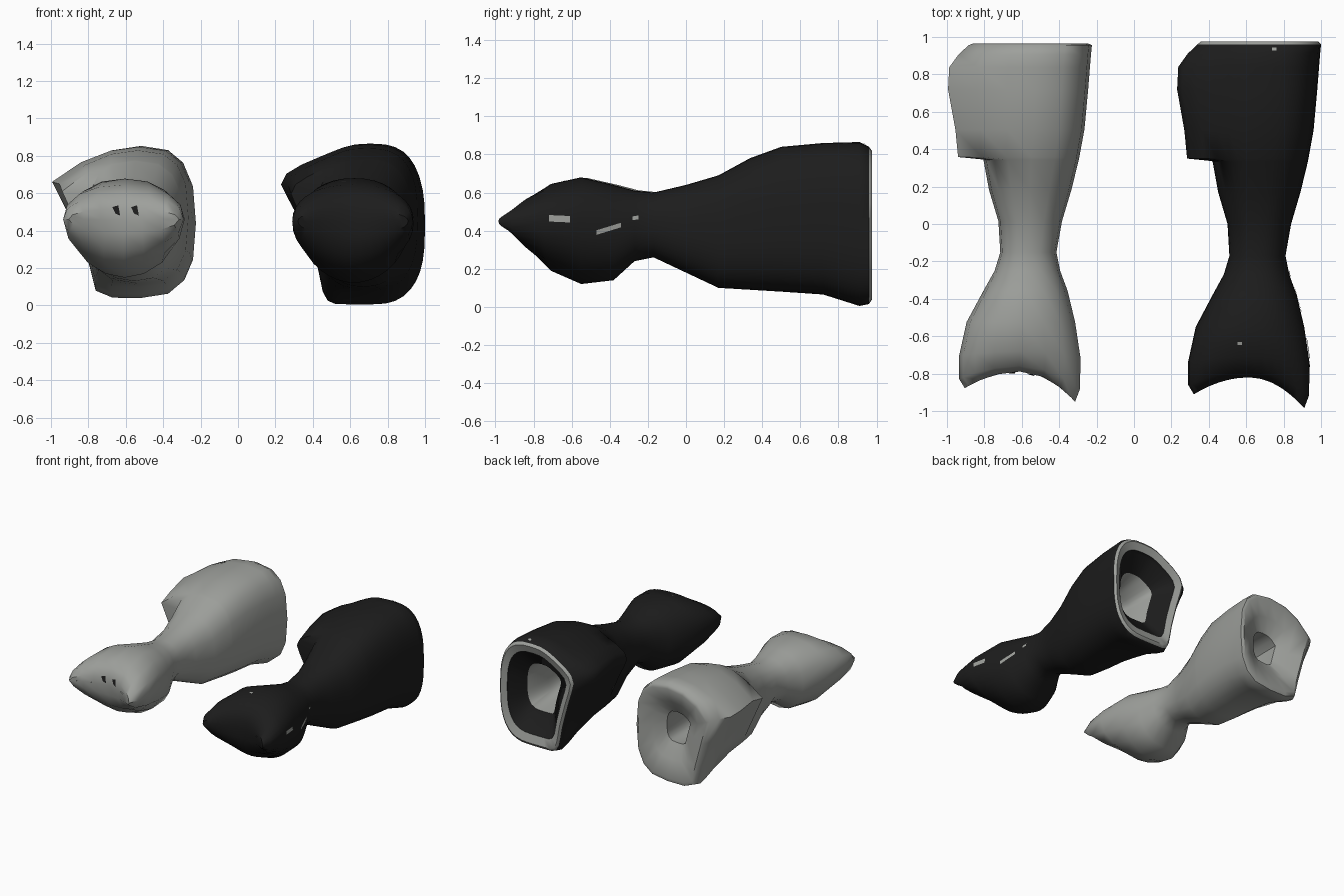
import bpy, bmesh, math
from mathutils import Vector
from mathutils.bvhtree import BVHTree

if "Cube" in bpy.data.objects:
    bpy.data.objects.remove(bpy.data.objects["Cube"])


def material(name, rgb):
    m = bpy.data.materials.new(name)
    m.diffuse_color = (*rgb, 1)
    m.use_nodes = True
    m.node_tree.nodes["Principled BSDF"].inputs["Base Color"].default_value = m.diffuse_color
    return m


GREY = material("warm grey", (0.34, 0.35, 0.33))
BLACK = material("soft black", (0.012, 0.012, 0.012))

# Main outline from front to back: y, left, right, bottom, top
OUTLINE = [
    (-0.82, 0.32, 0.91, 0.37, 0.51),
    (-0.79, 0.29, 0.935, 0.27, 0.59),
    (-0.71, 0.29, 0.94, 0.19, 0.645),
    (-0.55, 0.33, 0.91, 0.12, 0.68),
    (-0.38, 0.42, 0.87, 0.14, 0.64),
    (-0.27, 0.48, 0.83, 0.24, 0.61),
    (-0.17, 0.51, 0.81, 0.26, 0.60),
    (0.00, 0.50, 0.84, 0.18, 0.64),
    (0.17, 0.45, 0.89, 0.10, 0.69),
    (0.335, 0.42, 0.93, 0.09, 0.78),
    (0.50, 0.42, 0.96, 0.08, 0.84),
    (0.72, 0.41, 0.98, 0.065, 0.86),
    (0.91, 0.42, 0.995, 0.005, 0.865),
    (0.96, 0.44, 1.00, 0.015, 0.84),
]


def clamp(v):
    return max(0.0, min(1.0, v))


def spow(v, p):
    return math.copysign(abs(v) ** p, v)


def outline_at(y):
    for a, b in zip(OUTLINE, OUTLINE[1:]):
        if a[0] <= y <= b[0]:
            t = (y - a[0]) / (b[0] - a[0])
            return [p + (q - p) * t for p, q in zip(a[1:], b[1:])]


def section(y, n, flat=False):
    """One ring: rounded box, swept-back front fins, bump along one side."""
    x0, x1, z0, z1 = outline_at(y)
    if flat:
        z0 = z1 = 0.45
    p = 0.9 - 0.18 * clamp((y + 0.1) / 0.5)
    head = clamp((-0.4 - y) / 0.2)
    zc = (z0 + z1) / 2 * (1 - head) + 0.45 * head      # widest height
    fin = 0.165 * clamp((-0.65 - y) / 0.17) ** 1.3
    corner = clamp((y - 0.4) / 0.45)                   # square lower corner
    bump = 0.0
    if y > 0.34:
        bump = 0.15 + 0.045 * clamp((y - 0.4) / 0.3) - 0.08 * clamp((y - 0.84) / 0.12)
    pts = []
    for i in range(n):
        a = 2 * math.pi * i / n
        c, s = math.cos(a), math.sin(a)
        u = spow(c, p + 0.25 * head * (s < -0.01))
        v = spow(s, p)
        x = (x0 + x1) / 2 + u * (x1 - x0) / 2
        x -= bump * math.exp(-((a - 2.74) / 0.43) ** 2)
        z = zc + v * ((z1 - zc) if v > 0 else (zc - z0))
        k = corner * math.exp(-((a - 3.98) / 0.36) ** 2)
        sweep = fin * u * u * (1.0 if u > 0 else 0.55)
        pts.append(Vector((x - 0.02 * k, y - sweep, max(z - 0.055 * k, z0))))
    return pts


def body(name, n, place, outside, cavity):
    """Loft the outer skin, then turn in at the back through the cavity rings."""
    ys = sorted([s[0] for s in OUTLINE] + [0.35, 0.84])
    rings = [(section(ys[0], n, True), outside)]
    rings += [(section(y, n), outside) for y in ys]
    rim, centre = rings[-1][0], Vector((0.70, 0, 0.45))
    for scale, y, slot in cavity:
        ring = []
        for q in rim:
            r = centre + (q - centre) * scale
            r.y = y
            ring.append(r)
        rings.append((ring, slot))
    bm = bmesh.new()
    loops = [([bm.verts.new(place(q)) for q in ring], slot) for ring, slot in rings]
    for (a, _), (b, slot) in zip(loops, loops[1:]):
        for i in range(n):
            j = (i + 1) % n
            bm.faces.new((a[i], a[j], b[j], b[i])).material_index = slot
    bm.faces.new(loops[-1][0]).material_index = loops[-1][1]
    # weld the front edge where upper and lower halves meet
    bmesh.ops.remove_doubles(bm, verts=bm.verts, dist=0.0005)
    bmesh.ops.recalc_face_normals(bm, faces=bm.faces)
    me = bpy.data.meshes.new(name)
    bm.to_mesh(me)
    tree = BVHTree.FromBMesh(bm)
    bm.free()
    me.materials.append(GREY)
    me.materials.append(BLACK)
    me.polygons.foreach_set("use_smooth", [True] * len(me.polygons))
    me.set_sharp_from_angle(angle=math.radians(50))
    bpy.context.collection.objects.link(bpy.data.objects.new(name, me))
    return tree


def patch(name, tree, starts, direction, mat):
    """Thin mark laid on the skin by projecting its corners."""
    d = Vector(direction)
    corners = []
    for s in starts:
        hit = tree.ray_cast(Vector(s), d)[0]
        if hit is None:
            return
        corners.append(hit - d * 0.006)
    me = bpy.data.meshes.new(name)
    me.from_pydata(corners, [], [list(range(len(corners)))])
    me.materials.append(mat)
    bpy.context.collection.objects.link(bpy.data.objects.new(name, me))


def place_grey(q):
    return Vector((q.x - 1.225, q.y * 0.98 + 0.015, 0.035 + q.z * 0.945))


# Black body: bevelled grey rim, black inner wall, grey hollow
black_tree = body("black_body", 36, lambda q: q.copy(), 1,
                  [(0.95, 0.975, 0), (0.80, 0.955, 0), (0.78, 0.93, 1), (0.46, 0.84, 1),
                   (0.40, 0.60, 0), (0.25, 0.30, 0)])

# Grey body: coarser copy beside it, folding in to a small hole
grey_tree = body("grey_body", 16, place_grey, 0,
                 [(0.93, 0.97, 0), (0.6, 0.92, 0), (0.32, 0.86, 0),
                  (0.34, 0.60, 0), (0.2, 0.30, 0)])

# Small dark marks on the grey front
for k, x in enumerate((-0.65, -0.55)):
    patch(f"front_mark_{k}", grey_tree,
          [(x - 0.022, -2, 0.525), (x - 0.005, -2, 0.49), (x + 0.02, -2, 0.48), (x + 0.01, -2, 0.535)],
          (0, 1, 0), BLACK)

# Worn grey marks on the side of the black body: y range, heights, half thickness
SIDE_MARKS = ((-0.72, -0.61, 0.465, 0.46, 0.017), (-0.47, -0.34, 0.39, 0.43, 0.012),
              (-0.28, -0.25, 0.465, 0.47, 0.01))
for k, (ya, yb, za, zb, h) in enumerate(SIDE_MARKS):
    patch(f"side_mark_{k}", black_tree,
          [(2, ya, za - h), (2, yb, zb - h), (2, yb, zb + h), (2, ya, za + h)],
          (-1, 0, 0), GREY)

# Worn grey spots on its top
for k, (x, y) in enumerate(((0.565, -0.64), (0.75, 0.935))):
    patch(f"top_spot_{k}", black_tree,
          [(x + 0.012 * i, y + 0.008 * j, 2) for i, j in ((-1, -1), (1, -1), (1, 1), (-1, 1))],
          (0, 0, -1), GREY)
